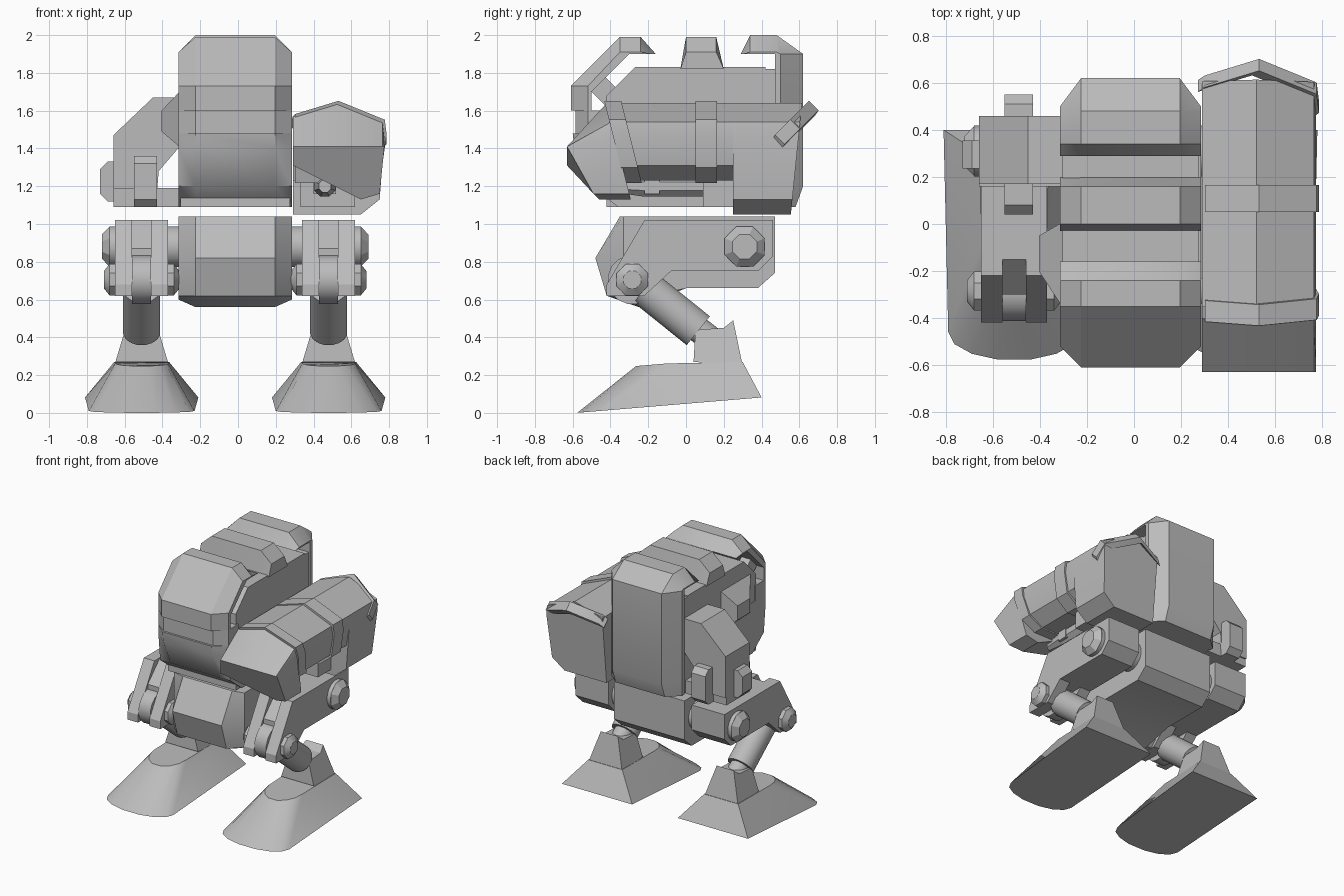
import bpy, bmesh, math
from mathutils import Matrix, Vector

cube = bpy.data.objects.get("Cube")
if cube:
    bpy.data.objects.remove(cube, do_unlink=True)

grey = (0.5, 0.5, 0.5, 1)
material = bpy.data.materials.new("plain_grey")
material.use_nodes = True
material.diffuse_color = grey
material.node_tree.nodes["Principled BSDF"].inputs["Base Color"].default_value = grey

MIDDLE = -0.015        # centre plane of body and legs
HALF_WIDTH = 0.3       # half the body width
FLOOR = 1.09           # underside of the torso
CROWN = 1.99           # highest point


def finish(name, bm, mirrored=False):
    """Turn a bmesh into a shaded object, optionally repeated on the other side."""
    bmesh.ops.dissolve_degenerate(bm, dist=0.0001, edges=bm.edges)
    bmesh.ops.recalc_face_normals(bm, faces=bm.faces)
    mesh = bpy.data.meshes.new(name)
    bm.to_mesh(mesh)
    bm.free()
    mesh.materials.append(material)
    part = bpy.data.objects.new(name, mesh)
    bpy.context.collection.objects.link(part)
    bpy.ops.object.select_all(action='DESELECT')
    part.select_set(True)
    bpy.context.view_layer.objects.active = part
    bpy.ops.object.shade_smooth_by_angle(angle=math.radians(28))
    if mirrored:
        part.location.x = MIDDLE
        part.modifiers.new("other_side", 'MIRROR')
    return part


def loft(name, rings, mirrored=False):
    """Skin closed rings of equal length and cap both ends."""
    bm = bmesh.new()
    rows = [[bm.verts.new(point) for point in ring] for ring in rings]
    for row, following in zip(rows, rows[1:]):
        for i in range(len(row)):
            bm.faces.new((row[i - 1], row[i], following[i], following[i - 1]))
    bm.faces.new(rows[0])
    bm.faces.new(rows[-1])
    return finish(name, bm, mirrored)


def cut_corners(front, back, bottom, top, front_top=0, back_top=0, back_bottom=0, front_bottom=0):
    """Side profile of a box whose named corners may be chamfered."""
    profile = []
    corners = ((front, top, front_top), (back, top, back_top),
               (back, bottom, back_bottom), (front, bottom, front_bottom))
    for index, (y, z, cut) in enumerate(corners):
        along = (y + math.copysign(cut, front + back - y - y), z)
        down = (y, z + math.copysign(cut, bottom + top - z - z))
        if not cut:
            profile.append((y, z))
        else:
            profile += [down, along] if index % 2 == 0 else [along, down]
    return profile


def prism(name, profile, span, mirrored=False):
    """Extrude a side profile across the width."""
    return loft(name, [[(x, y, z) for y, z in profile] for x in span], mirrored)


def front_prism(name, profile, span):
    """Extrude a front profile through the depth."""
    return loft(name, [[(x, y, z) for x, z in profile] for y in span])


def shell(name, profile, front=-0.52, back=0.5, bottom=FLOOR, top=1.91):
    """Extrude across the body, clamping both ends inside limits to make chamfers."""
    ends = [(min(max(y, front), back), min(max(z, bottom), top)) for y, z in profile]
    flat = HALF_WIDTH - 0.09
    stations = ((-HALF_WIDTH, ends), (-flat, profile), (flat, profile), (HALF_WIDTH, ends))
    loft(name, [[(MIDDLE + x, y, z) for y, z in outline] for x, outline in stations])


def rod(name, start, end, radius, end_radius=None, sides=16, mirrored=False):
    """Round or faceted bar between two points."""
    start, end = Vector(start), Vector(end)
    axis = end - start
    bm = bmesh.new()
    place = (Matrix.Translation((start + end) / 2) @ axis.to_track_quat('Z', 'Y').to_matrix().to_4x4()
             @ Matrix.Rotation(math.pi / sides, 4, 'Z'))
    bmesh.ops.create_cone(bm, cap_ends=True, segments=sides, radius1=radius,
                          radius2=radius if end_radius is None else end_radius,
                          depth=axis.length, matrix=place)
    finish(name, bm, mirrored)


# Torso core, canopy, visor and chin
inner_span = (MIDDLE - HALF_WIDTH + 0.01, MIDDLE + HALF_WIDTH - 0.01)
prism("torso_core", cut_corners(-0.42, 0.42, FLOOR, 1.83, front_top=0.15), inner_span)
shell("canopy", [(-0.16, 1.9), (-0.24, CROWN), (-0.35, CROWN), (-0.61, 1.73),
                 (-0.61, 1.6), (-0.5, 1.6), (-0.5, 1.7), (-0.3, 1.9)])
shell("visor", cut_corners(-0.585, -0.4, 1.48, 1.6))
shell("chin", [(-0.6, 1.48), (-0.59, 1.4), (-0.5, 1.2), (-0.36, FLOOR), (0.3, FLOOR), (0.3, 1.48)])
for side in (-1, 1):
    strut = MIDDLE + side * 0.2
    prism("canopy_strut", [(-0.5, 1.7), (-0.45, 1.8), (-0.35, 1.7), (-0.4, 1.6)],
          (strut - 0.04, strut + 0.04))

# Roof rib, back shell and the spacer that joins it to the core
shell("roof_rib", [(-0.03, 1.82), (0, CROWN), (0.16, CROWN), (0.2, 1.82)])
shell("back_shell", [(0.29, 1.9), (0.34, 2), (0.48, 2), (0.62, 1.9), (0.62, 1.2),
                     (0.58, FLOOR), (0.47, FLOOR), (0.47, 1.9)])
prism("back_spacer", cut_corners(0.4, 0.48, FLOOR, 1.82), inner_span)

# Pelvis
shell("pelvis", [(-0.35, 1.04), (0.47, 1.04), (0.47, 0.74), (0.38, 0.66),
                 (0, 0.66), (-0.25, 0.56), (-0.42, 0.62), (-0.48, 0.82)], front=-0.33, bottom=0.6)

# Thighs: two side plates with a recessed web between them
LEG = 0.495            # leg centre, measured from the middle plane
plate = [(-0.22, 1.02), (0.46, 1.02), (0.46, 0.83), (0.38, 0.75),
         (-0.08, 0.75), (-0.22, 0.62), (-0.42, 0.62), (-0.42, 0.68)]
for name, side in (("thigh_outer", 1), ("thigh_inner", -1)):
    prism(name, plate, (LEG + side * 0.05, LEG + side * 0.14), mirrored=True)
web = cut_corners(-0.3, 0.46, 0.75, 1.02, front_top=0.15, back_bottom=0.08)
prism("thigh_web", web, (LEG - 0.06, LEG + 0.06), mirrored=True)


# Hips, knees and shins
def leg_point(offset, place):
    return (LEG + offset, *place)


hip, knee, ankle = (0.31, 0.88), (-0.285, 0.705), (0.17, 0.36)
shin_top, shin_end = (-0.215, 0.66), (0.065, 0.435)
bars = (("hip_axle", -0.2, hip, 0.17, hip, 0.11, 0.11, 16),
        ("hip_cap", 0.17, hip, 0.21, hip, 0.115, 0.07, 8),
        ("knee_pin", -0.17, knee, 0.17, knee, 0.09, 0.09, 8),
        ("knee_cap_outer", 0.17, knee, 0.2, knee, 0.09, 0.05, 8),
        ("knee_cap_inner", -0.17, knee, -0.2, knee, 0.09, 0.05, 8),
        ("knee_hub", -0.05, knee, 0.05, knee, 0.13, 0.13, 16),
        ("shin", 0, shin_top, 0, shin_end, 0.1, 0.1, 16),
        ("shin_rod", 0, shin_top, 0, ankle, 0.07, 0.07, 16))
for name, offset, start, end_offset, end, radius, end_radius, sides in bars:
    rod(name, leg_point(offset, start), leg_point(end_offset, end),
        radius, end_radius, sides, mirrored=True)

# Ankle narrowing with height
ankle_profile = [(0.04, 0.27), (0.05, 0.44), (0.2, 0.45), (0.25, 0.49), (0.3, 0.25)]
loft("ankle", [[(LEG + side * (0.22 - 0.3 * z), y, z) for y, z in ankle_profile]
               for side in (-1, 1)], mirrored=True)


# Foot: rounded toe on a sloping sole, rising to a narrow top
def foot_ring(heel_width, heel, toe_width, toe, toe_length, height):
    arc = [math.radians(angle) for angle in (0, 25, 50, 75)]
    half = [(heel_width, heel)]
    half += [(toe_width * math.cos(a), toe - toe_length * math.sin(a)) for a in arc]
    outline = half + [(-x, y) for x, y in reversed(half)]
    return [(LEG + x, y, height(y)) for x, y in outline]


loft("foot", [foot_ring(0.3, 0.4, 0.28, -0.46, 0.12, lambda y: (y + 0.58) / 12),
              foot_ring(0.145, 0.3, 0.14, -0.1, 0.17, lambda y: 0.27 + min(y, 0) / 12)],
     mirrored=True)

# Large left arm: one outline, varied by floor height, slope, growth and lean
INNER = 0.29


def outline(floor, slope=0, grow=0):
    low = [(0.75, floor + 0.08), (0.65, floor), (INNER, floor)]
    high = [(INNER, 1.57), (0.52, 1.64), (0.765, 1.54), (0.775, 1.46)]
    return ([(x + grow, z + grow) for x, z in high] +
            [(x + grow, z - grow - slope * (x - INNER)) for x, z in low])


def section(y, profile, lean=0):
    return [(x, y + lean * (1.6 - z), z) for x, z in profile]


BELLY, LEAN = 1.23, 0.25
loft("arm_housing", [section(-0.36, outline(BELLY), LEAN), section(0.25, outline(BELLY))])
loft("arm_rear", [section(0.25, outline(1.05)), section(0.61, outline(1.05), -0.1)])
for name, start, width, lean in (("arm_collar", 0.05, 0.115, 0), ("arm_front_collar", -0.42, 0.09, LEAN)):
    ring = outline(BELLY, grow=0.012)
    loft(name, [section(start, ring, lean), section(start + width, ring, lean)])

# Nose of the arm, with a raked tip and an underside sloping outward
nose = outline(1.31, slope=0.5)
tip = [(x, max(0, 1.3 - z) - 0.63, min(z, 1.41)) for x, z in nose]
loft("arm_nose", [section(-0.41, nose, LEAN), tip])

# Raked band over the back of the arm
band = section(0.6, outline(BELLY, grow=0.012)[:4], lean=-1)
edges = ((0, 0, 0), (0, 0.05, -0.05), (-0.03, 0.03, -0.08), (-0.03, -0.02, -0.03))
loft("arm_rear_band", [[Vector(point) + Vector(edge) for edge in edges] for point in band])

# Gun beneath the arm
muzzle, shoulder, breech = [(0.46, y, 1.2) for y in (-0.38, -0.22, 0.1)]
rod("gun_muzzle", muzzle, shoulder, 0.035, 0.06, sides=8)
rod("gun_barrel", shoulder, breech, 0.06, sides=8)
prism("gun_bracket", cut_corners(-0.22, -0.14, 1.16, BELLY), (0.4, 0.52))
prism("gun_breech", cut_corners(0.09, 0.26, FLOOR, BELLY), (0.33, 0.62))

# Right arm: an arch reaching down to a flat palm
front_prism("right_arm", [(-0.3, 1.67), (-0.45, 1.67), (-0.66, 1.47), (-0.66, 1.15),
                          (-0.43, 1.15), (-0.42, 1.28), (-0.3, 1.42)], (0.17, 0.46))
front_prism("right_palm", cut_corners(-0.66, -0.31, FLOOR, 1.19), (0.16, 0.45))

# Three claws round the palm
claw_span = (-0.55, -0.43)
prism("claw_front", cut_corners(0.04, 0.18, FLOOR, 1.36, front_top=0.04, front_bottom=0.04), claw_span)
prism("claw_back", cut_corners(0.43, 0.55, FLOOR, 1.36, back_top=0.04, back_bottom=0.04), claw_span)
front_prism("claw_outer", cut_corners(-0.73, -0.64, 1.12, 1.33, front_top=0.04, front_bottom=0.04),
            (0.235, 0.355))

# Tapered pod on the right of the torso
pod = [(-0.3, cut_corners(-0.36, 0.01, 1.4, 1.71)), (-0.405, cut_corners(-0.2, -0.05, 1.49, 1.6))]
loft("side_pod", [[(x, y, z) for y, z in profile] for x, profile in pod])
